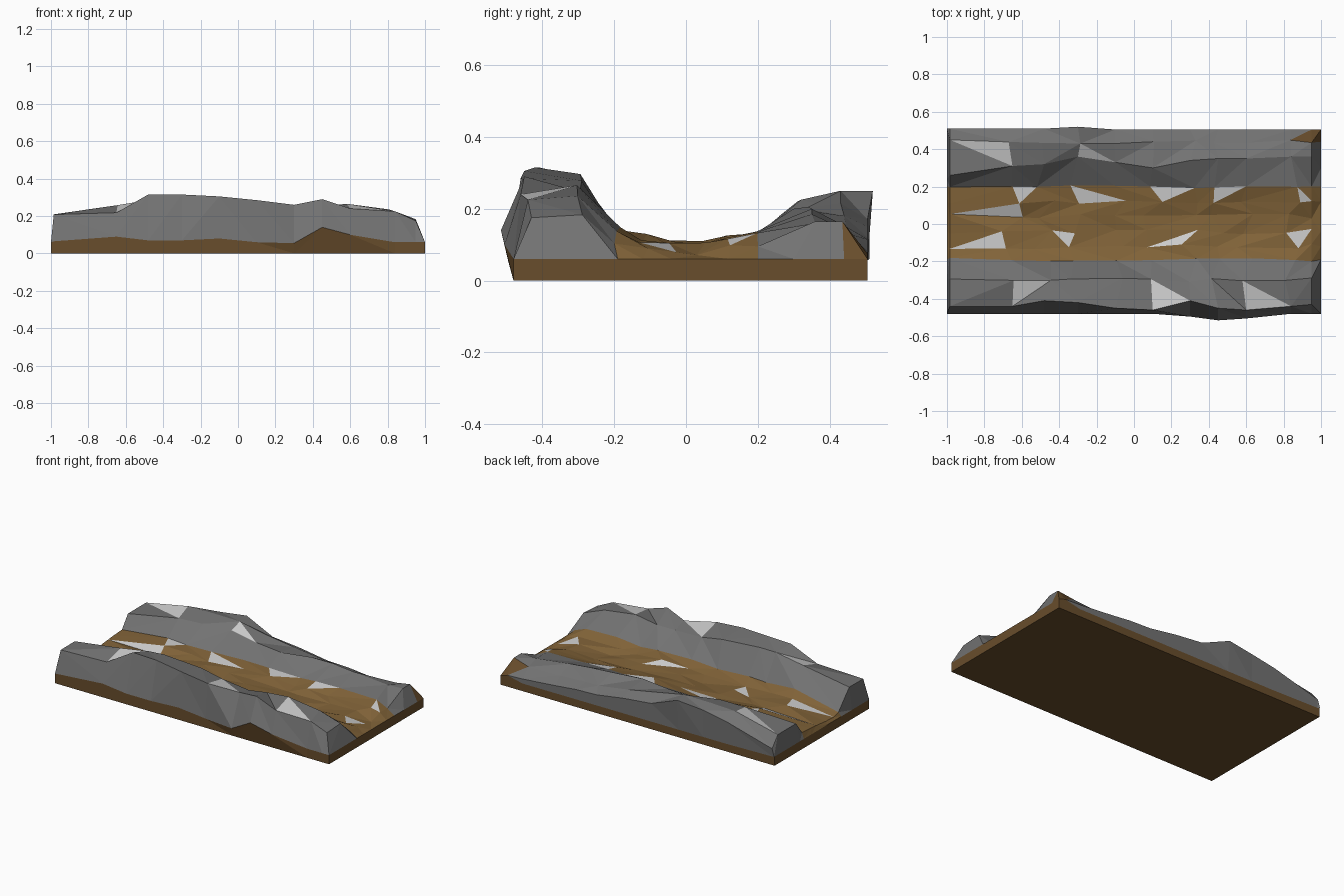
import bpy, bmesh, random
from mathutils import Vector

if "Cube" in bpy.data.objects:
    bpy.data.objects.remove(bpy.data.objects["Cube"])

random.seed(7)

def material(name, rgb):
    m = bpy.data.materials.new(name)
    m.diffuse_color = (*rgb, 1)
    m.use_nodes = True
    m.node_tree.nodes["Principled BSDF"].inputs["Base Color"].default_value = m.diffuse_color
    return m

ROCK = material("rock", (0.17, 0.17, 0.17))
EARTH = material("earth", (0.22, 0.125, 0.04))
PALE = material("pale_stone", (0.6, 0.6, 0.6))
SOIL = material("soil", (0.14, 0.075, 0.025))

X = [-1, -.985, -.65, -.48, -.3, -.1, .1, .3, .45, .6, .84, .95, 1]

def row(y, z, jy=0.0, jz=0.0, jx=0.0):
    """One long ridge line; y and z are constants or one value per station."""
    pts = []
    last = len(X) - 1
    for i, x in enumerate(X):
        yy = y[i] if isinstance(y, list) else y
        if isinstance(z, list):
            zz = z[i]
        else:  # constant height easing down to the slab at both ends
            zz = .06 + (z - .06) * {0: 0, 1: .4, last - 1: .5, last: 0}.get(i, 1)
        if 0 < i < last:
            x += random.uniform(-jx, jx) if 1 < i < last - 1 else 0
            yy += random.uniform(-jy, jy)
            zz += random.uniform(-jz, jz)
        pts.append(Vector((x, yy, zz)))
    return pts

def strip(name, rows, mats, pale_spots=(), close=False):
    """Triangulated sheet across ridge lines, pale facets nearest the given spots."""
    bm = bmesh.new()
    grid = [[bm.verts.new(p) for p in r] for r in rows]
    n = len(X)
    pairs = list(zip(grid, grid[1:]))
    if close:
        pairs.append((grid[-1], grid[0]))
    for a, b in pairs:
        for i in range(n - 1):
            q = [a[i], a[i + 1], b[i + 1], b[i]]
            if random.random() < .5:
                q = q[1:] + q[:1]
            bm.faces.new((q[0], q[1], q[2]))
            bm.faces.new((q[0], q[2], q[3]))
    if close:
        bm.faces.new([r[0] for r in grid])
        bm.faces.new([r[-1] for r in reversed(grid)])
        bmesh.ops.recalc_face_normals(bm, faces=bm.faces)
    for sx, sy in pale_spots:
        f = min(bm.faces, key=lambda f: (f.calc_center_median().xy - Vector((sx, sy))).length)
        f.material_index = 1
    if name == "back_cliff":
        # bare earth at the broken corner
        for f in bm.faces:
            c = f.calc_center_median()
            if c.x > .88 and c.y > .46:
                f.material_index = 2
    me = bpy.data.meshes.new(name)
    bm.to_mesh(me)
    bm.free()
    for m in mats:
        me.materials.append(m)
    ob = bpy.data.objects.new(name, me)
    bpy.context.collection.objects.link(ob)
    return ob

# Shared ridge lines, front to back
front_edge = row([-.48] * 7 + [-.495, -.515, -.505] + [-.48] * 3,
                 [.06, .065, .09, .07, .07, .08, .06, .055, .14, .1, .06, .06, .06])
front_crest = row([-.48, -.44, -.44, -.41, -.42, -.45, -.46, -.41, -.45, -.46, -.44, -.43, -.48],
                  [.06, .208, .218, .315, .315, .305, .285, .26, .29, .24, .225, .175, .06])
front_shoulder = row(-.3, [.06, .208, .255, .29, .295, .28, .255, .24, .25, .262, .235, .18, .06],
                     .015, .005, .04)
front_foot = row(-.19, .14, .012, .012, .04)
path_rows = [row(y, z, .015, .012, .06) for y, z in
             ((-.12, .118), (-.04, .1), (.04, .1), (.12, .117))]
back_foot = row(.2, .13, .01, .012, .04)
back_crest = row([.24, .26, .31, .32, .36, .33, .3, .34, .35, .35, .36, .36, .3],
                 [.06, .18, .22, .225, .215, .2, .2, .205, .2, .185, .16, .165, .06])
back_top = row(.44, [.06, .18, .245, .25, .25, .215, .18, .15, .145, .135, .14, .165, .06],
               .01, 0, .03)
back_outer = row([.51] * 4 + [.52] + [.505] * 8,
                 [.06, .11, .2, .23, .25, .17, .15, .12, .115, .1, .08, .075, .06])
back_edge = row(.505, .05)

# Rocky banks and the path between them
strip("front_cliff", [front_edge, front_crest, front_shoulder, front_foot], [ROCK, PALE],
      [(-.55, -.36), (.15, -.37), (.7, -.37)])
strip("valley_path", [front_foot, *path_rows, back_foot], [EARTH, PALE],
      [(-.75, -.1), (-.7, .07), (-.57, .17), (-.38, -.1), (-.28, .16), (.15, .13),
       (.2, -.1), (.5, .15), (.87, .14), (.9, -.08)])
strip("back_cliff", [back_foot, back_crest, back_top, back_outer, back_edge],
      [ROCK, PALE, SOIL], [(-.25, .4), (-.73, .4)])

# Earth slab beneath
strip("base_slab", [row(-.48, [0.0] * 13), front_edge, row(-.4, .05), row(.4, .05),
                    back_edge, row(.505, [0.0] * 13)], [SOIL], close=True)
